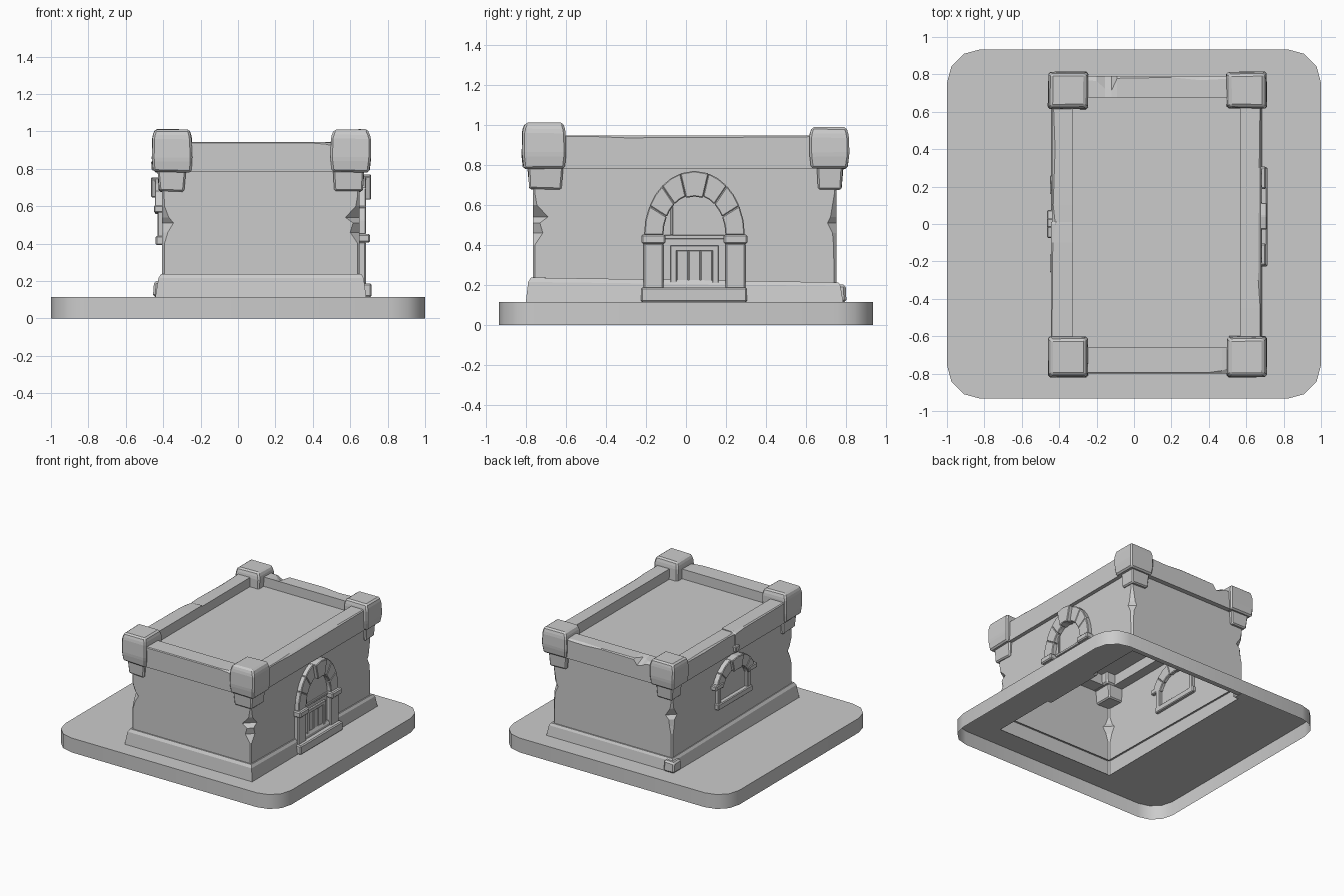
import bpy, bmesh, random
from math import sin, cos, pi, radians
from mathutils import Vector

if "Cube" in bpy.data.objects:
    bpy.data.objects.remove(bpy.data.objects["Cube"])

random.seed(4)


def finish(name, bm):
    bmesh.ops.recalc_face_normals(bm, faces=bm.faces)
    me = bpy.data.meshes.new(name)
    bm.to_mesh(me)
    bm.free()
    ob = bpy.data.objects.new(name, me)
    bpy.context.collection.objects.link(ob)
    return ob


def loft(name, rings, cap_start=True, cap_end=True, bevel=0, jitter=0):
    """Skin a stack of equal-length point rings."""
    bm = bmesh.new()
    vs = [[bm.verts.new(p) for p in r] for r in rings]
    n = len(vs[0])
    for a, b in zip(vs, vs[1:]):
        for i in range(n):
            bm.faces.new((a[i], a[(i + 1) % n], b[(i + 1) % n], b[i]))
    if cap_start:
        bm.faces.new(vs[0])
    if cap_end:
        bm.faces.new(vs[-1])
    for v in bm.verts:
        v.co += Vector([random.uniform(-jitter, jitter) for _ in range(3)])
    bmesh.ops.recalc_face_normals(bm, faces=bm.faces)
    if bevel:
        bmesh.ops.bevel(bm, geom=list(bm.edges), offset=bevel, segments=1,
                        profile=0.5, affect='EDGES')
    return finish(name, bm)


def rect(x0, x1, y0, y1, z):
    return [(x0, y0, z), (x1, y0, z), (x1, y1, z), (x0, y1, z)]


def box(name, x0, x1, y0, y1, z0, z1, bevel=0.008, taper=0, jitter=0):
    t = taper
    return loft(name, [rect(x0 + t, x1 - t, y0 + t, y1 - t, z0),
                       rect(x0, x1, y0, y1, z1)], bevel=bevel, jitter=jitter)


# ---- ground slab: rounded corners, open underneath, hole below the building
bm = bmesh.new()
R, top, outline = 0.18, 0.115, []
for k, (sx, sy) in enumerate([(1, 1), (-1, 1), (-1, -1), (1, -1)]):
    for i in range(4):
        a = (k + i / 3) * pi / 2
        outline.append((sx * (1 - R) + R * cos(a), sy * (0.934 - R) + R * sin(a)))
lo = [bm.verts.new((x, y, 0)) for x, y in outline]
hi = [bm.verts.new((x, y, top)) for x, y in outline]
for i in range(16):
    j = (i + 1) % 16
    bm.faces.new((lo[i], lo[j], hi[j], hi[i]))
hole = [bm.verts.new(p) for p in rect(-0.40, 0.64, -0.755, 0.745, top)]
edges = [bm.edges.new((hole[i], hole[(i + 1) % 4])) for i in range(4)]
edges += [bm.edges.get((hi[i], hi[(i + 1) % 16])) for i in range(16)]
bmesh.ops.triangle_fill(bm, edges=edges, use_beauty=True, normal=(0, 0, 1))
slab = finish("ground_slab", bm)
bpy.context.view_layer.objects.active = slab
slab.select_set(True)
bpy.ops.object.shade_smooth_by_angle(angle=radians(35))

# ---- wall shell: corners chipped by a varying cut, closed by the flat roof
WX0, WX1, WY0, WY1 = -0.405, 0.65, -0.765, 0.752


def wall_ring(z, cuts):
    pts = []
    for (x, y, sx, sy), c in zip([(WX0, WY0, 1, 1), (WX1, WY0, -1, 1),
                                  (WX1, WY1, -1, -1), (WX0, WY1, 1, -1)], cuts):
        a, b = (x, y + sy * c, z), (x + sx * c, y, z)
        pts += [a, b] if sx * sy > 0 else [b, a]
    return pts


levels = [(0.115, .01, .01, .01, .01), (0.40, .012, .01, .015, .012),
          (0.46, .03, .05, .02, .025), (0.51, .06, .035, .045, .03),
          (0.54, .035, .075, .03, .06), (0.60, .012, .02, .02, .02),
          (0.66, .01, .01, .01, .01), (0.865, .01, .01, .01, .01)]
loft("walls_and_roof", [wall_ring(l[0], l[1:]) for l in levels], cap_start=False)

# ---- plinth: sloping skirt, lower at the back


def skirt(x0, x1, y0, y1, zf, zb):
    return [(x0, y0, zf), (x1, y0, zf), (x1, y1, zb), (x0, y1, zb)]


loft("plinth", [skirt(-0.442, 0.685, -0.80, 0.785, 0.115, 0.115),
                skirt(-0.425, 0.672, -0.788, 0.772, 0.215, 0.195),
                skirt(-0.412, 0.66, -0.775, 0.762, 0.237, 0.213),
                skirt(-0.39, 0.63, -0.75, 0.74, 0.237, 0.213)], False, False)
box("plinth_corner_stone", -0.45, -0.36, 0.70, 0.795, 0.115, 0.20, 0.012, -0.004, 0.004)

# ---- parapet beams: (position along, chip size) pairs make the worn top edge


def beam(name, stations, place, width, ztop):
    rings = []
    for t, c in stations:
        prof = [(0, 0.782), (width, 0.782), (width, ztop), (0.006 + c, ztop - c * 0.15),
                (0, ztop - 0.006 - c * 0.6)]
        rings.append([place(t, u, z) for u, z in prof])
    loft(name, rings)


beam("front_parapet", [(-0.3, 0), (0.4, 0), (0.47, .01), (0.55, .04)],
     lambda t, u, z: (t, -0.80 + u, z), 0.14, 0.943)
beam("back_parapet", [(-0.3, .01), (-0.2, .02), (-0.155, .06), (-0.12, .07), (-0.09, .005),
                      (0.2, 0), (0.35, .015), (0.55, .005)],
     lambda t, u, z: (t, 0.79 - u, z), 0.113, 0.94)
beam("right_parapet", [(-0.68, 0), (-0.45, 0), (-0.3, .01), (0.3, .005), (0.68, 0)],
     lambda t, u, z: (0.68 - u, t, z), 0.112, 0.947)
beam("left_parapet_front", [(-0.68, 0), (-0.1, .005), (0.0, .02), (0.012, .03)],
     lambda t, u, z: (-0.445 + u, t, z), 0.12, 0.946)
beam("left_parapet_back", [(0.012, .01), (0.1, 0), (0.4, .01), (0.68, 0)],
     lambda t, u, z: (-0.438 + u, t, z), 0.113, 0.938)
box("parapet_crack_lip", -0.465, -0.43, -0.02, 0.03, 0.79, 0.84, 0.006, 0.004)

# ---- corner posts with corbel blocks beneath
for fx, (x0, x1, cx0, cx1) in {"left": (-0.46, -0.245, -0.43, -0.28),
                               "right": (0.495, 0.71, 0.51, 0.675)}.items():
    for fy, (y0, y1, cy0, cy1, zt) in {"front": (-0.82, -0.60, -0.79, -0.615, 1.01),
                                       "back": (0.615, 0.815, 0.655, 0.785, 0.987)}.items():
        xm, ym = [(x0, x1), (y0, y1)]
        loft(f"{fy}_{fx}_post",
             [rect(x0 + i, x1 - i, y0 + i, y1 - i, z) for i, z in
              ((0.008, 0.782), (0, 0.85), (0.002, zt - 0.04), (0.016, zt))],
             bevel=0.011, jitter=0.003)
        box(f"{fy}_{fx}_corbel", cx0, cx1, cy0, cy1, 0.678, 0.80, 0.009, 0.008, 0.004)


# ---- arch stones: wedge between two angles of an elliptical ring
def voussoir(name, x0, x1, cy, cz, outer, inner, a0, a1, steps=2):
    angs = [radians(a0 + (a1 - a0) * i / steps) for i in range(steps + 1)]
    prof = [(cy + outer[0] * cos(a), cz + outer[1] * sin(a)) for a in angs]
    prof += [(cy + inner[0] * cos(a), cz + inner[1] * sin(a)) for a in reversed(angs)]
    loft(name, [[(x, y, z) for y, z in prof] for x in (x0, x1)], bevel=0.005)


def arch(name, x0, xs, xk, cy, cz, outer, inner, cuts):
    for k, (a, b) in enumerate(cuts):
        key = a < 90 < b
        grow = 0.008 if key else 0
        voussoir(f"{name}_{'keystone' if key else f'stone_{k}'}", x0, xk if key else xs, cy, cz,
                 (outer[0] + grow, outer[1]), (inner[0], inner[1] - grow), a, b)


# ---- doorway on the right side
DY = 0.042
arch("door_arch", 0.62, 0.685, 0.712, DY, 0.45, (0.252, 0.32), (0.155, 0.20),
     [(0, 27), (27, 50), (50, 74), (74, 106), (106, 130), (130, 153), (153, 180)])
for s, side in ((-1, "front"), (1, "back")):
    a, b = sorted((DY + s * 0.155, DY + s * 0.255))
    box(f"door_jamb_{side}", 0.62, 0.685, a, b, 0.18, 0.41)
    a, b = sorted((DY + s * 0.145, DY + s * 0.265))
    box(f"door_impost_{side}", 0.62, 0.707, a, b, 0.405, 0.452)
    a, b = sorted((DY + s * 0.09, DY + s * 0.12))
    box(f"door_stile_{side}", 0.63, 0.667, a, b, 0.18, 0.395, 0.003)
box("door_threshold", 0.60, 0.715, -0.226, 0.306, 0.115, 0.187)
box("door_top_rail", 0.63, 0.667, -0.078, 0.162, 0.37, 0.398, 0.003)
box("door_transom", 0.63, 0.662, -0.11, 0.195, 0.43, 0.45, 0.003)
for i in range(3):
    y = -0.045 + i * 0.06
    box(f"door_plank_{i + 1}", 0.63, 0.657 + 0.003 * (i % 2), y, y + 0.056, 0.18, 0.375, 0.003)
box("fanlight_bar", 0.63, 0.66, -0.078, -0.066, 0.45, 0.60, 0.002)

# ---- arched window on the left side
arch("window_arch", -0.38, -0.445, -0.464, 0.0, 0.52, (0.25, 0.235), (0.165, 0.14),
     [(15, 42), (42, 73), (73, 107), (107, 138), (138, 165)])
for s, side in ((-1, "front"), (1, "back")):
    a, b = sorted((s * 0.165, s * 0.205))
    box(f"window_jamb_{side}", -0.43, -0.38, a, b, 0.42, 0.58, 0.005)
    a, b = sorted((s * 0.16, s * 0.26))
    box(f"window_springer_{side}", -0.45, -0.38, a, b, 0.565, 0.605, 0.006)
box("window_sill", -0.44, -0.38, -0.215, 0.215, 0.392, 0.44, 0.006)
